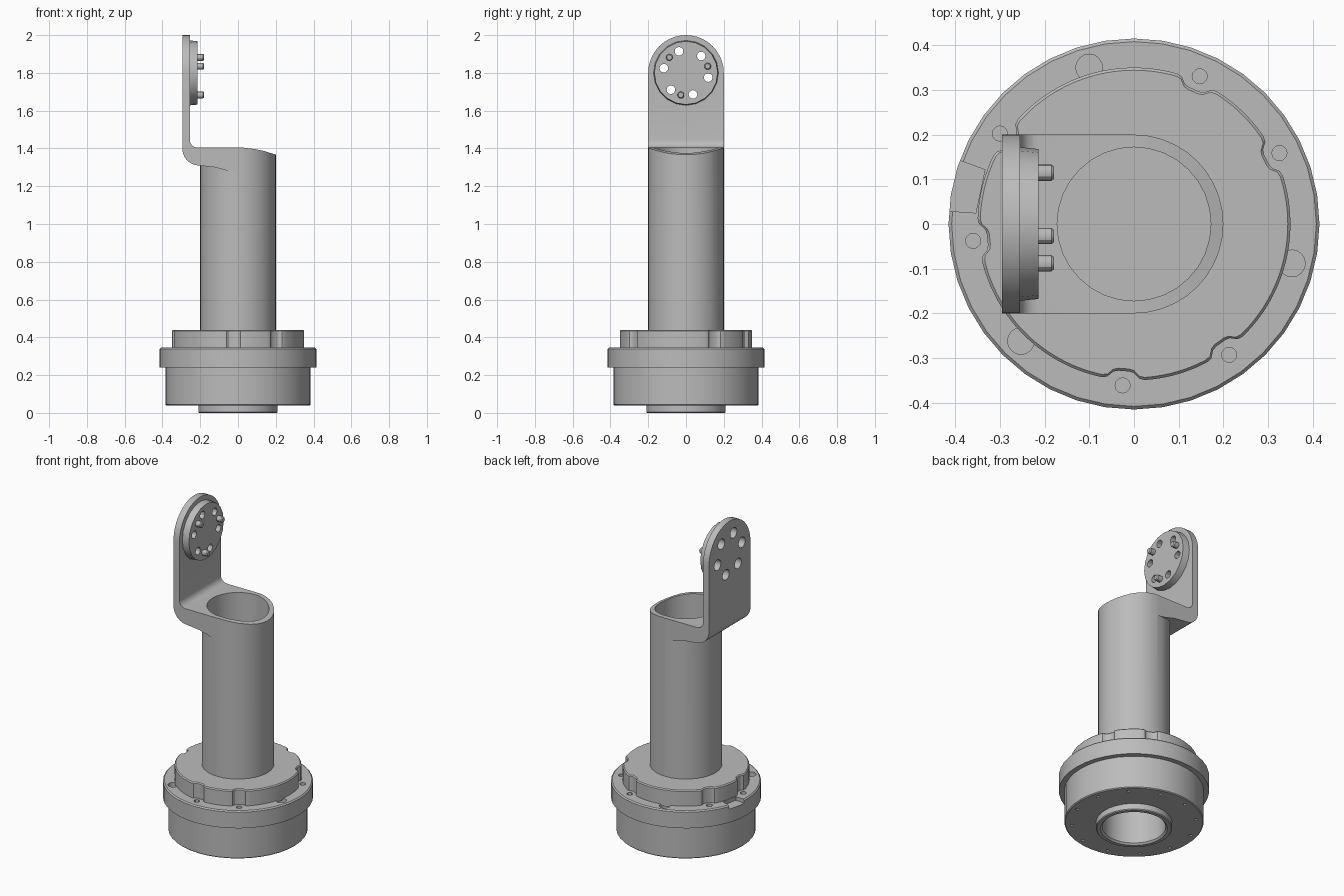
import bpy, bmesh
from math import sin, cos, pi, radians

if "Cube" in bpy.data.objects:
    bpy.data.objects.remove(bpy.data.objects["Cube"], do_unlink=True)

grey = bpy.data.materials.new("machined grey")
grey.use_nodes = True
GREY = (0.5, 0.5, 0.5, 1)
grey.diffuse_color = GREY
grey.node_tree.nodes["Principled BSDF"].inputs["Base Color"].default_value = GREY


def prism(name, outline, axis, lo, hi):
    """Extrude a flat outline along x, y or z."""
    place = {"x": lambda a, b, t: (t, a, b),
             "y": lambda a, b, t: (a, t, b),
             "z": lambda a, b, t: (a, b, t)}[axis]
    bm = bmesh.new()
    low, high = [[bm.verts.new(place(a, b, t)) for a, b in outline] for t in (lo, hi)]
    bm.faces.new(low)
    bm.faces.new(high)
    n = len(outline)
    for i in range(n):
        j = (i + 1) % n
        bm.faces.new((low[i], low[j], high[j], high[i]))
    return finish(name, bm)


def finish(name, bm):
    bmesh.ops.recalc_face_normals(bm, faces=bm.faces)
    mesh = bpy.data.meshes.new(name)
    bm.to_mesh(mesh)
    bm.free()
    mesh.materials.append(grey)
    obj = bpy.data.objects.new(name, mesh)
    bpy.context.collection.objects.link(obj)
    return obj


def circle(r, n, a=0, b=0):
    return [(a + r * cos(2 * pi * i / n), b + r * sin(2 * pi * i / n)) for i in range(n)]


def arc(a, b, r, start, end, n=8):
    angles = [radians(start + (end - start) * i / n) for i in range(n + 1)]
    return [(a + r * cos(t), b + r * sin(t)) for t in angles]


def polar(r, degrees):
    return r * cos(radians(degrees)), r * sin(radians(degrees))


def lathe(name, profile, n=40):
    """Spin a profile that starts and ends on the z axis."""
    bm = bmesh.new()
    verts = [bm.verts.new((r, 0, z)) for r, z in profile]
    edges = [bm.edges.new(pair) for pair in zip(verts, verts[1:])]
    bmesh.ops.spin(bm, geom=verts + edges, cent=(0, 0, 0), axis=(0, 0, 1),
                   angle=2 * pi, steps=n, use_merge=True)
    bmesh.ops.remove_doubles(bm, verts=bm.verts, dist=1e-5)
    return finish(name, bm)


def combine(obj, other, operation):
    """Apply a boolean and discard the helper."""
    mod = obj.modifiers.new("boolean", "BOOLEAN")
    mod.operation, mod.object, mod.solver = operation, other, "EXACT"
    graph = bpy.context.evaluated_depsgraph_get()
    mesh = bpy.data.meshes.new_from_object(obj.evaluated_get(graph))
    obj.modifiers.clear()
    obj.data = mesh
    bpy.data.objects.remove(other, do_unlink=True)


def drill(obj, points, r, axis, lo, hi, n=12):
    for a, b in points:
        combine(obj, prism("drill", circle(r, n, a, b), axis, lo, hi), "DIFFERENCE")


# Base housing with flange, lower spigot and blind bore
base = lathe("base_housing", [
    (0, 0.42), (0.175, 0.42), (0.175, 0.01), (0.185, 0), (0.205, 0), (0.21, 0.005),
    (0.21, 0.04), (0.38, 0.04), (0.385, 0.045), (0.385, 0.24), (0.415, 0.24),
    (0.415, 0.338), (0.408, 0.345), (0, 0.345 + 0.085)])
# flatten the flange top, which the raised ring covers in the middle
for v in base.data.vertices:
    if (v.co.x ** 2 + v.co.y ** 2) < 1e-6 and v.co.z > 0.425:
        v.co.z = 0.432

# The housing top is a flat ledge: trim everything above it outside the ring
ledge = prism("ledge_cutter", circle(0.5, 40), "z", 0.345, 0.6)
combine(ledge, prism("ledge_core", circle(0.3, 40), "z", 0.3, 0.7), "DIFFERENCE")
combine(base, ledge, "DIFFERENCE")

bolt_angles = [26, 66, 146, 186, 266, 306]
drill(base, [polar(0.362, a) for a in bolt_angles], 0.017, "z", 0.29, 0.4)
drill(base, [polar(0.364, a) for a in (106, 226, 346)], 0.03, "z", 0.30, 0.4, 16)
drill(base, [polar(0.345, 15 + 30 * i) for i in range(12)], 0.01, "z", 0, 0.08, 8)

# Shallow slot in the flange rim
slot = [polar(0.355, 160), polar(0.45, 160), polar(0.45, 176), polar(0.355, 176)]
combine(base, prism("slot_cutter", slot, "z", 0.322, 0.4), "DIFFERENCE")

# Raised ring scalloped around each bolt
def ring_outline(shrink=0):
    points = []
    for i in range(180):
        angle = 2 * i
        away = min(abs((angle - a + 180) % 360 - 180) for a in bolt_angles)
        dent = min(1, max(0, (6.5 - away) / 3))
        points.append(polar(0.35 - shrink - 0.02 * dent, angle))
    return points


ring = prism("raised_ring", ring_outline(), "z", 0.335, 0.434)
ring_cap = prism("raised_ring_cap", ring_outline(), "z", 0.434, 0.44)
for v in ring_cap.data.vertices:
    if v.co.z > 0.437:
        v.co.x *= 0.983
        v.co.y *= 0.983
# hollow underside keeps the bore clear
for obj, top in ((ring, 0.42),):
    combine(obj, prism("bore_cutter", circle(0.175, 40), "z", 0.3, top), "DIFFERENCE")

# Upright tube joined to an L-shaped bracket
tube = prism("tube_and_bracket", circle(0.2, 40), "z", 0.43, 1.405)
ell = ([(0, 1.405), (-0.215, 1.405)]
       + arc(-0.215, 1.445, 0.04, 270, 180, 6)
       + [(-0.255, 2.05), (-0.295, 2.05)]
       + arc(-0.205, 1.4, 0.09, 180, 262, 8)
       + [(-0.12, 1.30), (-0.05, 1.28), (0, 1.275)])
bracket = prism("bracket", ell, "y", -0.2, 0.2)
plate_outline = [(-0.2, 1.2), (0.2, 1.2)] + arc(0, 1.8, 0.2, 0, 180, 20)
combine(bracket, prism("plate_outline", plate_outline, "x", -0.4, 0.1), "INTERSECT")
combine(tube, bracket, "UNION")
combine(tube, prism("bore", circle(0.172, 32), "z", 0.3, 1.6), "DIFFERENCE")

# Curved drop at the open lip of the tube
lip = [(0.02, 1.405), (0.08, 1.398), (0.14, 1.386), (0.2, 1.367), (0.3, 1.33),
       (0.3, 1.5), (0.02, 1.5)]
combine(tube, prism("lip_cutter", lip, "y", -0.4, 0.4), "DIFFERENCE")

# Mounting disc with six holes, bored through the plate
def bolt_circle(start, count):
    return [(a, 1.8 + b) for a, b in
            (polar(0.12, start + 360 / count * i) for i in range(count))]


disc = prism("mounting_disc", circle(0.172, 20, 0, 1.8), "x", -0.256, -0.214)
for v in disc.data.vertices:
    if v.co.x > -0.22:
        v.co.y *= 0.975
        v.co.z = 1.8 + (v.co.z - 1.8) * 0.975
drill(tube, bolt_circle(48, 6), 0.032, "x", -0.4, -0.2, 16)
drill(disc, bolt_circle(48, 6), 0.023, "x", -0.4, -0.1)

# Three locating pins with chamfered tips
pins = []
for i, (y, z) in enumerate(bolt_circle(17, 3)):
    pin = prism(f"locating_pin_{i + 1}", circle(0.018, 12, y, z), "x", -0.22, -0.185)
    tip = prism(f"pin_tip_{i + 1}", circle(0.018, 12, y, z), "x", -0.185, -0.179)
    for v in tip.data.vertices:
        if v.co.x > -0.182:
            v.co.y = y + (v.co.y - y) * 0.75
            v.co.z = z + (v.co.z - z) * 0.75
    pins += [pin, tip]

# Smooth round walls, crisp edges
bpy.ops.object.select_all(action="DESELECT")
for obj in [base, ring, ring_cap, tube, disc] + pins:
    obj.select_set(True)
bpy.context.view_layer.objects.active = base
bpy.ops.object.shade_smooth_by_angle(angle=radians(30))
